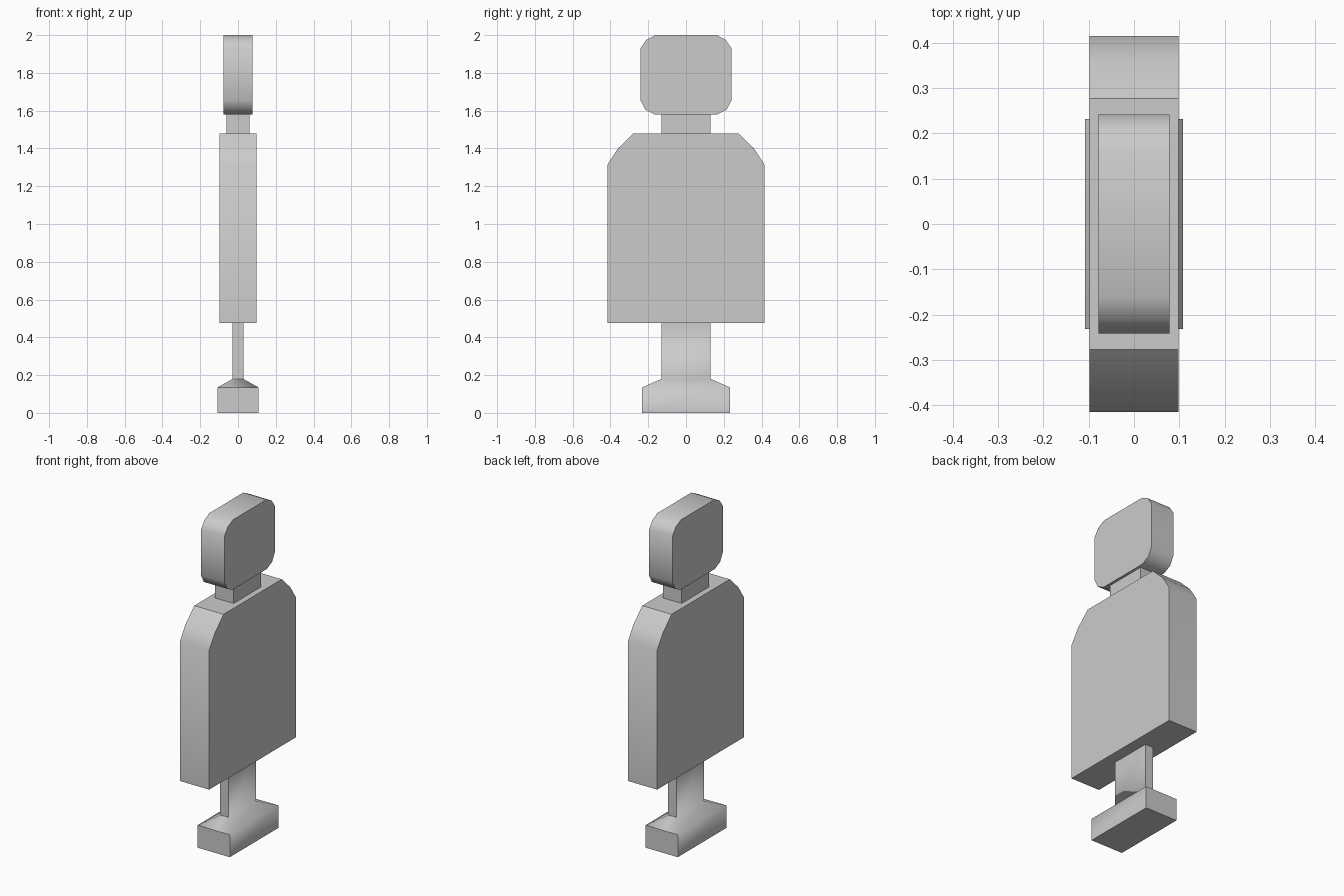
import bpy
import bmesh
from math import radians

cube = bpy.data.objects.get("Cube")
if cube:
    bpy.data.objects.remove(cube, do_unlink=True)

grey = bpy.data.materials.new("plain grey")
grey.use_nodes = True
colour = (0.6, 0.6, 0.6, 1)
grey.diffuse_color = colour
grey.node_tree.nodes["Principled BSDF"].inputs["Base Color"].default_value = colour


def finish(name, bm, angle):
    bmesh.ops.recalc_face_normals(bm, faces=bm.faces)
    mesh = bpy.data.meshes.new(name)
    bm.to_mesh(mesh)
    bm.free()
    mesh.materials.append(grey)
    obj = bpy.data.objects.new(name, mesh)
    bpy.context.collection.objects.link(obj)
    bpy.ops.object.select_all(action='DESELECT')
    obj.select_set(True)
    bpy.context.view_layer.objects.active = obj
    bpy.ops.object.shade_smooth_by_angle(angle=radians(angle))


def slab(name, half_outline, half_x):
    """Mirror a (y, z) half outline and extrude it across x."""
    outline = half_outline + [(-y, z) for y, z in reversed(half_outline)]
    bm = bmesh.new()
    face = bm.faces.new([bm.verts.new((-half_x, y, z)) for y, z in outline])
    new = bmesh.ops.extrude_face_region(bm, geom=[face])["geom"]
    verts = [v for v in new if isinstance(v, bmesh.types.BMVert)]
    bmesh.ops.translate(bm, verts=verts, vec=(2 * half_x, 0, 0))
    finish(name, bm, 40)


def stack(name, levels, angle):
    """Join rectangles given as (half x, half y, z) into a closed solid."""
    bm = bmesh.new()
    rings = [[bm.verts.new((sx * x, sy * y, z))
              for sx, sy in ((-1, -1), (1, -1), (1, 1), (-1, 1))]
             for x, y, z in levels]
    for low, high in zip(rings, rings[1:]):
        for i in range(4):
            j = (i + 1) % 4
            bm.faces.new((low[i], low[j], high[j], high[i]))
    bm.faces.new(rings[0])
    bm.faces.new(rings[-1])
    finish(name, bm, angle)


# Foot flaring out from the thin stem
stack("foot_and_stem", [(0.108, 0.232, 0), (0.108, 0.232, 0.135),
                        (0.028, 0.13, 0.18), (0.028, 0.13, 0.475)], 64)

# Flat torso with cut shoulders
slab("torso", [(0.415, 0.475), (0.415, 1.315), (0.36, 1.4), (0.277, 1.48)], 0.098)

# Neck block
stack("neck", [(0.062, 0.13, 1.48), (0.062, 0.13, 1.58)], 30)

# Head with rounded corners
slab("head", [(0.165, 1.58), (0.215, 1.605), (0.241, 1.655),
              (0.241, 1.93), (0.21, 1.975), (0.162, 2.0)], 0.078)
